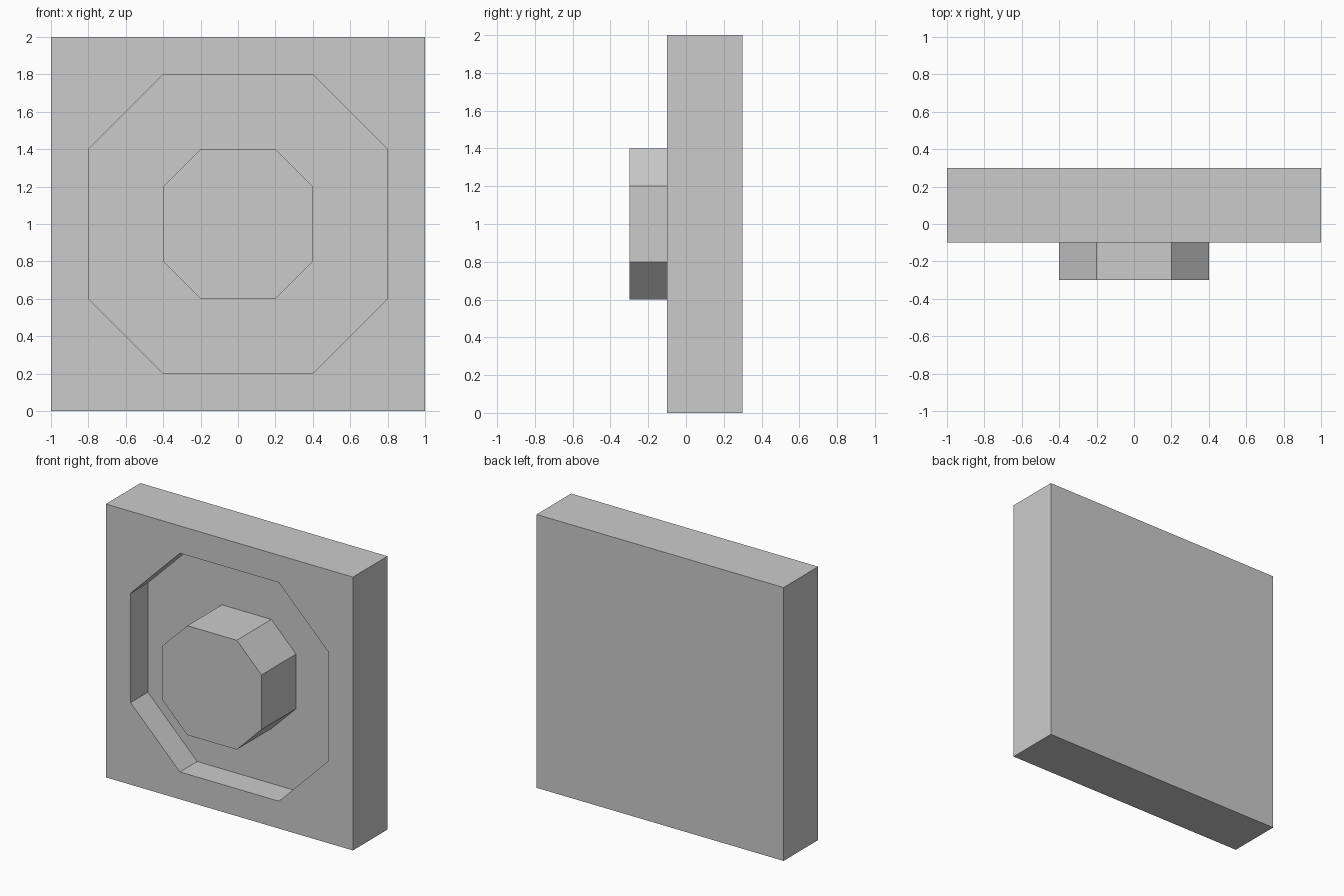
import bpy
import bmesh

if "Cube" in bpy.data.objects:
    bpy.data.objects.remove(bpy.data.objects["Cube"], do_unlink=True)

CENTRE_Z = 1.0

grey = bpy.data.materials.new("plain grey")
grey.use_nodes = True
colour = (0.6, 0.6, 0.6, 1.0)
grey.diffuse_color = colour
grey.node_tree.nodes["Principled BSDF"].inputs["Base Color"].default_value = colour


def square(half):
    return [(-half, -half), (half, -half), (half, half), (-half, half)]


def octagon(half):
    """Square with each corner cut off halfway to the middle."""
    q = half / 2
    return [(-q, -half), (q, -half), (half, -q), (half, q),
            (q, half), (-q, half), (-half, q), (-half, -q)]


def prism(name, outline, front, back):
    """Extrude an x-z outline along y."""
    bm = bmesh.new()
    face = bm.faces.new([bm.verts.new((x, front, CENTRE_Z + z)) for x, z in outline])
    extruded = bmesh.ops.extrude_face_region(bm, geom=[face], use_keep_orig=True)["geom"]
    moved = [v for v in extruded if isinstance(v, bmesh.types.BMVert)]
    bmesh.ops.translate(bm, verts=moved, vec=(0, back - front, 0))
    bmesh.ops.recalc_face_normals(bm, faces=bm.faces)
    mesh = bpy.data.meshes.new(name)
    bm.to_mesh(mesh)
    bm.free()
    mesh.materials.append(grey)
    obj = bpy.data.objects.new(name, mesh)
    bpy.context.collection.objects.link(obj)
    return obj


# Square wall plate with an octagonal recess cut in its front
plate = prism("wall_plate", square(1.0), -0.1, 0.3)
cutter = prism("recess_cutter", octagon(0.8), -0.3, 0.1)
cutter.hide_render = True
cut = plate.modifiers.new("recess", "BOOLEAN")
cut.operation = "DIFFERENCE"
cut.solver = "EXACT"
cut.object = cutter
bpy.context.view_layer.objects.active = plate
bpy.ops.object.modifier_apply(modifier=cut.name)
bpy.data.objects.remove(cutter, do_unlink=True)

# Octagonal button standing on the recess floor
prism("button", octagon(0.4), -0.3, 0.1)
